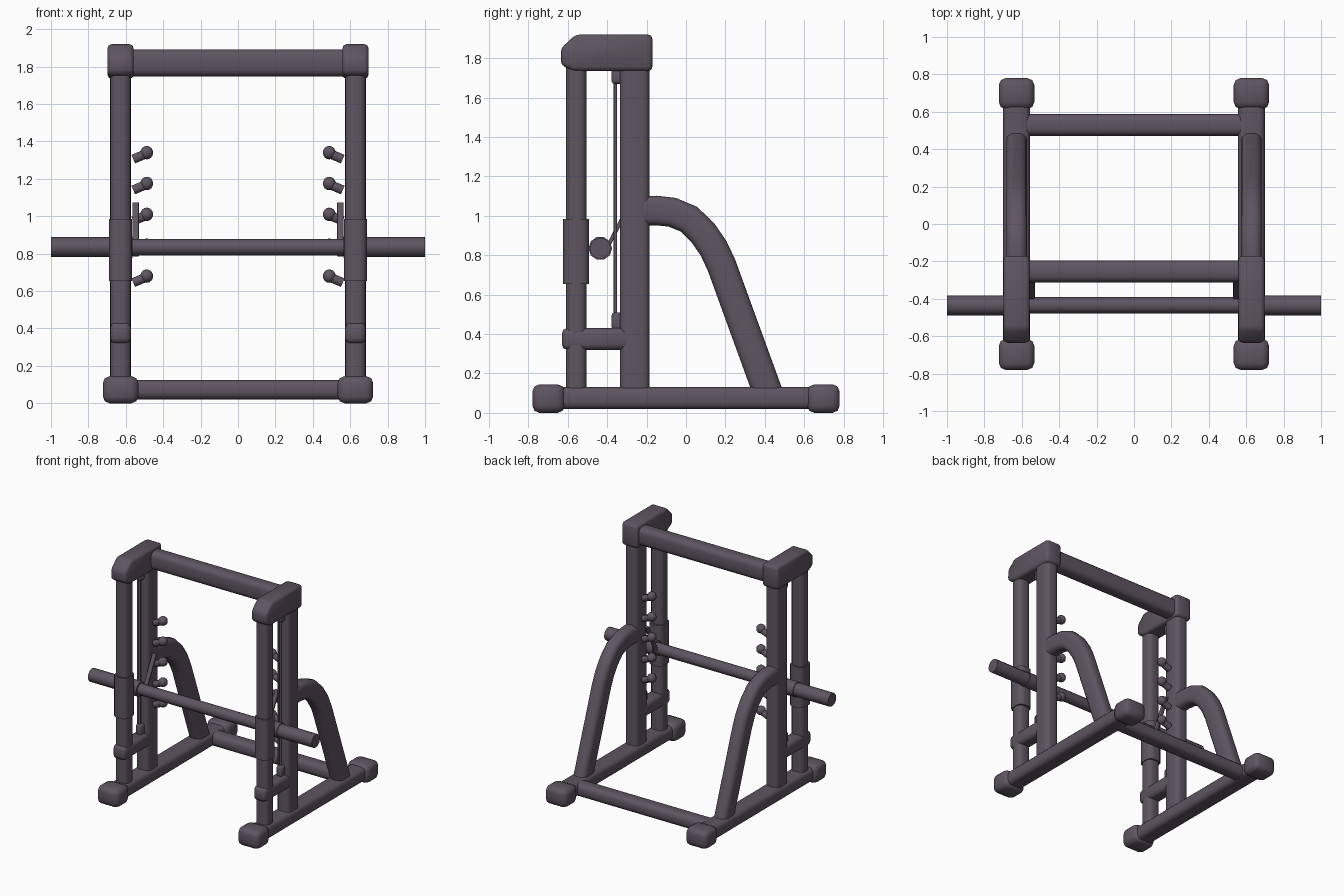
import bpy, bmesh, math
from mathutils import Vector

if "Cube" in bpy.data.objects:
    bpy.data.objects.remove(bpy.data.objects["Cube"], do_unlink=True)

mat = bpy.data.materials.new("dark plum steel")
mat.use_nodes = True
COLOUR = (0.112, 0.09, 0.118, 1)
mat.diffuse_color = COLOUR
mat.node_tree.nodes["Principled BSDF"].inputs["Base Color"].default_value = COLOUR


def finish(name, bm, angle=50):
    bmesh.ops.recalc_face_normals(bm, faces=bm.faces)
    mesh = bpy.data.meshes.new(name)
    bm.to_mesh(mesh)
    bm.free()
    obj = bpy.data.objects.new(name, mesh)
    bpy.context.collection.objects.link(obj)
    mesh.materials.append(mat)
    bpy.ops.object.select_all(action='DESELECT')
    obj.select_set(True)
    bpy.context.view_layer.objects.active = obj
    bpy.ops.object.shade_smooth_by_angle(angle=math.radians(angle))
    return obj


def section(w, h, r, seg=3):
    """Rounded rectangle outline."""
    pts = []
    for k, (sx, sy) in enumerate([(1, 1), (-1, 1), (-1, -1), (1, -1)]):
        for i in range(seg + 1):
            a = math.pi / 2 * (k + i / seg)
            pts.append((sx * (w / 2 - r) + r * math.cos(a), sy * (h / 2 - r) + r * math.sin(a)))
    return pts


def sweep(name, path, w, h, r, side=(1, 0, 0)):
    """Rounded bar along a path; w is measured along the side direction."""
    bm = bmesh.new()
    path = [Vector(p) for p in path]
    side = Vector(side)
    rings = []
    for i, p in enumerate(path):
        d_in = (p - path[max(i - 1, 0)]).normalized()
        d_out = (path[min(i + 1, len(path) - 1)] - p).normalized()
        up = (d_in + d_out).normalized().cross(side)
        rings.append([bm.verts.new(p + side * a + up * b) for a, b in section(w, h, r)])
    n = len(rings[0])
    for a, b in zip(rings, rings[1:]):
        for i in range(n):
            bm.faces.new((a[i], a[(i + 1) % n], b[(i + 1) % n], b[i]))
    bm.faces.new(rings[0])
    bm.faces.new(rings[-1])
    return finish(name, bm)


def block(name, lo, hi, bevel, seg=2):
    """Box between two corners with rounded edges."""
    bm = bmesh.new()
    bmesh.ops.create_cube(bm, size=1)
    for v in bm.verts:
        v.co = [l + (c + 0.5) * (h - l) for c, l, h in zip(v.co, lo, hi)]
    bmesh.ops.bevel(bm, geom=bm.edges[:], offset=bevel, segments=seg, profile=0.5, affect='EDGES')
    return finish(name, bm)


def rod(name, a, b, r, sides=12):
    """Round rod between two points."""
    a, b = Vector(a), Vector(b)
    bm = bmesh.new()
    bmesh.ops.create_cone(bm, cap_ends=True, segments=sides, radius1=r, radius2=r, depth=(b - a).length)
    bm.transform(Vector((0, 0, 1)).rotation_difference(b - a).to_matrix().to_4x4())
    bmesh.ops.translate(bm, verts=bm.verts, vec=(a + b) / 2)
    return finish(name, bm)


def knob(name, at, r):
    bm = bmesh.new()
    bmesh.ops.create_uvsphere(bm, u_segments=10, v_segments=8, radius=r)
    bmesh.ops.translate(bm, verts=bm.verts, vec=at)
    return finish(name, bm)


def head_beam(name, x):
    """Top beam with a chamfered nose, extruded from its side profile."""
    bm = bmesh.new()
    profile = [(-0.17, 1.735), (-0.57, 1.735), (-0.635, 1.765), (-0.635, 1.85), (-0.56, 1.92), (-0.17, 1.92)]
    face = bm.faces.new([bm.verts.new((x - 0.07, y, z)) for y, z in profile])
    new = bmesh.ops.extrude_face_region(bm, geom=[face])["geom"]
    bmesh.ops.translate(bm, verts=[g for g in new if isinstance(g, bmesh.types.BMVert)], vec=(0.14, 0, 0))
    bmesh.ops.bevel(bm, geom=bm.edges[:], offset=0.022, segments=2, profile=0.5, affect='EDGES')
    finish(name, bm)


BAR_Y, BAR_Z = -0.435, 0.835

for s, label in ((1, "left"), (-1, "right")):
    x = 0.628 * s

    # Base rail with end feet
    sweep(f"{label}_base_rail", [(x, -0.72, 0.075), (x, 0.72, 0.075)], 0.145, 0.112, 0.035)
    for e, end in ((-1, "front"), (1, "rear")):
        y0, y1 = sorted((0.615 * e, 0.78 * e))
        block(f"{label}_{end}_foot", (x - 0.095, y0, 0), (x + 0.095, y1, 0.145), 0.037)

    # Uprights, top beam and lower bracket
    sweep(f"{label}_front_post", [(x, -0.557, 0.08), (x, -0.557, 1.78)], 0.108, 0.104, 0.035)
    sweep(f"{label}_rear_post", [(x, -0.26, 0.08), (x, -0.26, 1.78)], 0.112, 0.15, 0.035)
    head_beam(f"{label}_head_beam", x)
    block(f"{label}_lower_bracket", (x - 0.055, -0.63, 0.32), (x + 0.055, -0.26, 0.43), 0.027)

    # Curved rear brace
    brace = [(-0.25, 1.025), (-0.15, 1.027), (-0.07, 1.018), (0.015, 0.983), (0.085, 0.915),
             (0.14, 0.835), (0.18, 0.75), (0.42, 0.09)]
    sweep(f"{label}_rear_brace", [(x, y, z) for y, z in brace], 0.11, 0.15, 0.04)

    # Guide cable and its anchors
    rod(f"{label}_guide_cable", (x, -0.358, 0.44), (x, -0.358, 1.75), 0.009, 8)
    for z in (0.465, 1.715):
        block(f"{label}_cable_anchor", (x - 0.025, -0.378, z - 0.045), (x + 0.025, -0.3, z + 0.045), 0.015)

    # Sliding sleeve on the front post, bar collar and catch hook
    sweep(f"{label}_sleeve", [(x, -0.557, 0.655), (x, -0.557, 0.985)], 0.122, 0.132, 0.04)
    rod(f"{label}_bar_collar", (0.565 * s, BAR_Y, BAR_Z), (0.69 * s, BAR_Y, BAR_Z), 0.06, 10)
    sweep(f"{label}_catch_hook", [(0.547 * s, BAR_Y + 0.01, 0.79), (0.547 * s, -0.28, 1.07)], 0.034, 0.02, 0.006)

    # Racking pegs
    for i in range(5):
        z = 0.68 + 0.165 * i
        rod(f"{label}_peg_{i + 1}", (0.56 * s, -0.26, z - 0.035), (0.485 * s, -0.26, z - 0.003), 0.026, 10)
        knob(f"{label}_peg_knob_{i + 1}", (0.488 * s, -0.26, z), 0.036)

    # Loading end of the bar
    rod(f"{label}_bar_end", (0.6 * s, BAR_Y, BAR_Z), (1.0 * s, BAR_Y, BAR_Z), 0.053)

# Cross members
rod("lifting_bar", (-0.66, BAR_Y, BAR_Z), (0.66, BAR_Y, BAR_Z), 0.044)
sweep("top_crossbar", [(-0.62, -0.254, 1.82), (0.62, -0.254, 1.82)], 0.118, 0.145, 0.04, (0, 1, 0))
sweep("rear_crossbar", [(-0.62, 0.53, 0.073), (0.62, 0.53, 0.073)], 0.118, 0.104, 0.038, (0, 1, 0))
